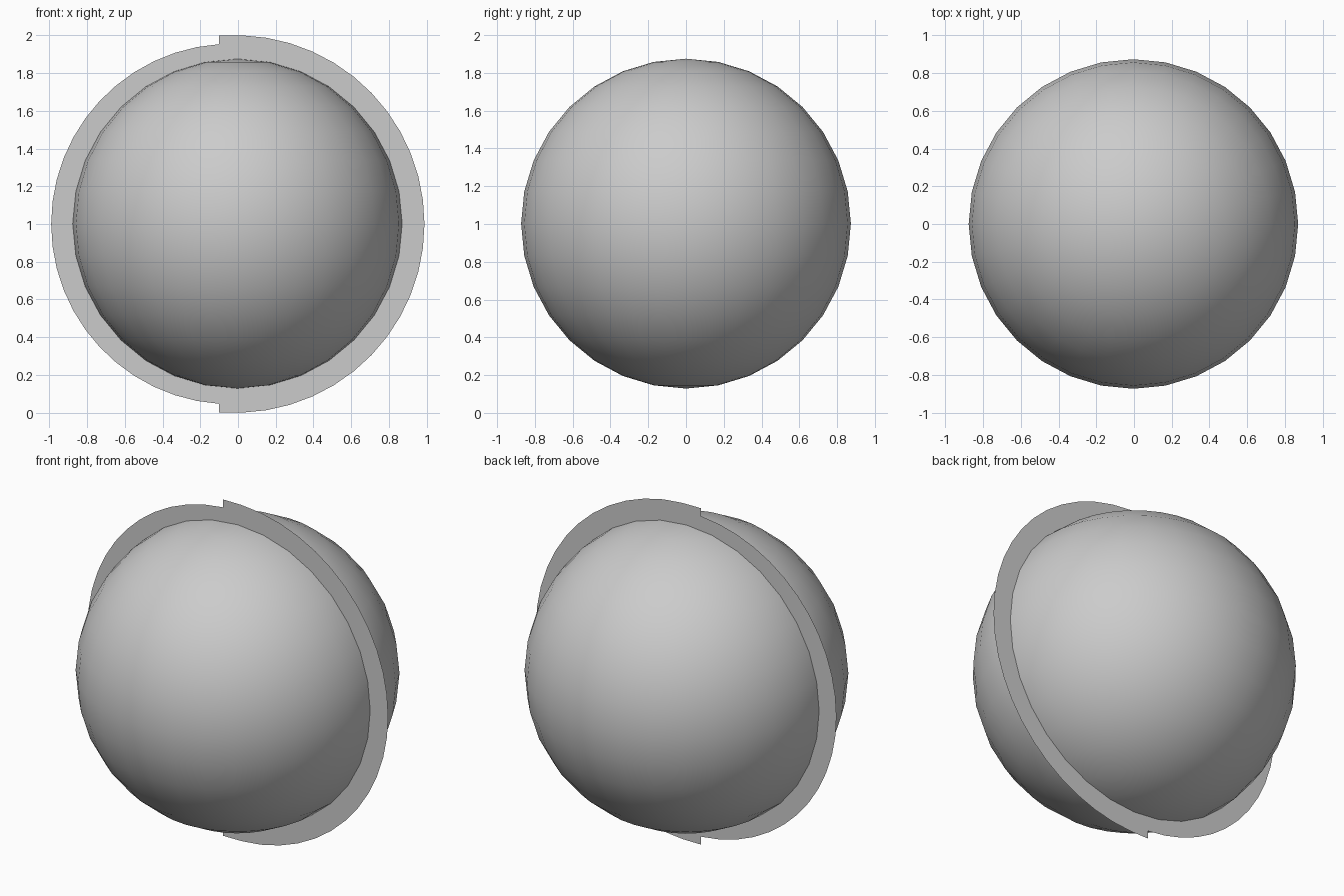
import bpy, bmesh, math

if "Cube" in bpy.data.objects:
    bpy.data.objects.remove(bpy.data.objects["Cube"])

CENTRE_Z = 1.0


def half_arc(cx, radius, start, end, steps):
    """Points on an arc in the xz plane, angles in degrees."""
    pts = []
    for i in range(steps + 1):
        a = math.radians(start + (end - start) * i / steps)
        pts.append((cx + radius * math.cos(a), 0, CENTRE_Z + radius * math.sin(a)))
    return pts


# Smooth ball
bpy.ops.mesh.primitive_uv_sphere_add(segments=32, ring_count=16, radius=0.873,
                                     location=(-0.003, 0, CENTRE_Z + 0.002))
ball = bpy.context.object
ball.name = "ball"
bpy.ops.object.shade_smooth()

# Paper-thin plate: larger right half with a squared lip, smaller left half
STEP_X = -0.10
right = half_arc(-0.012, 1.0, -88, 88, 24)
left_cx, left_r = -0.035, 0.955
a = math.degrees(math.acos((STEP_X - left_cx) / left_r))
left = half_arc(left_cx, left_r, a, 360 - a, 24)
outline = [(STEP_X, 0, 0)] + right + [(STEP_X, 0, 2)] + left

bm = bmesh.new()
bm.faces.new([bm.verts.new(p) for p in outline])
mesh = bpy.data.meshes.new("rim_plate")
bm.to_mesh(mesh)
bm.free()
plate = bpy.data.objects.new("rim_plate", mesh)
bpy.context.collection.objects.link(plate)
